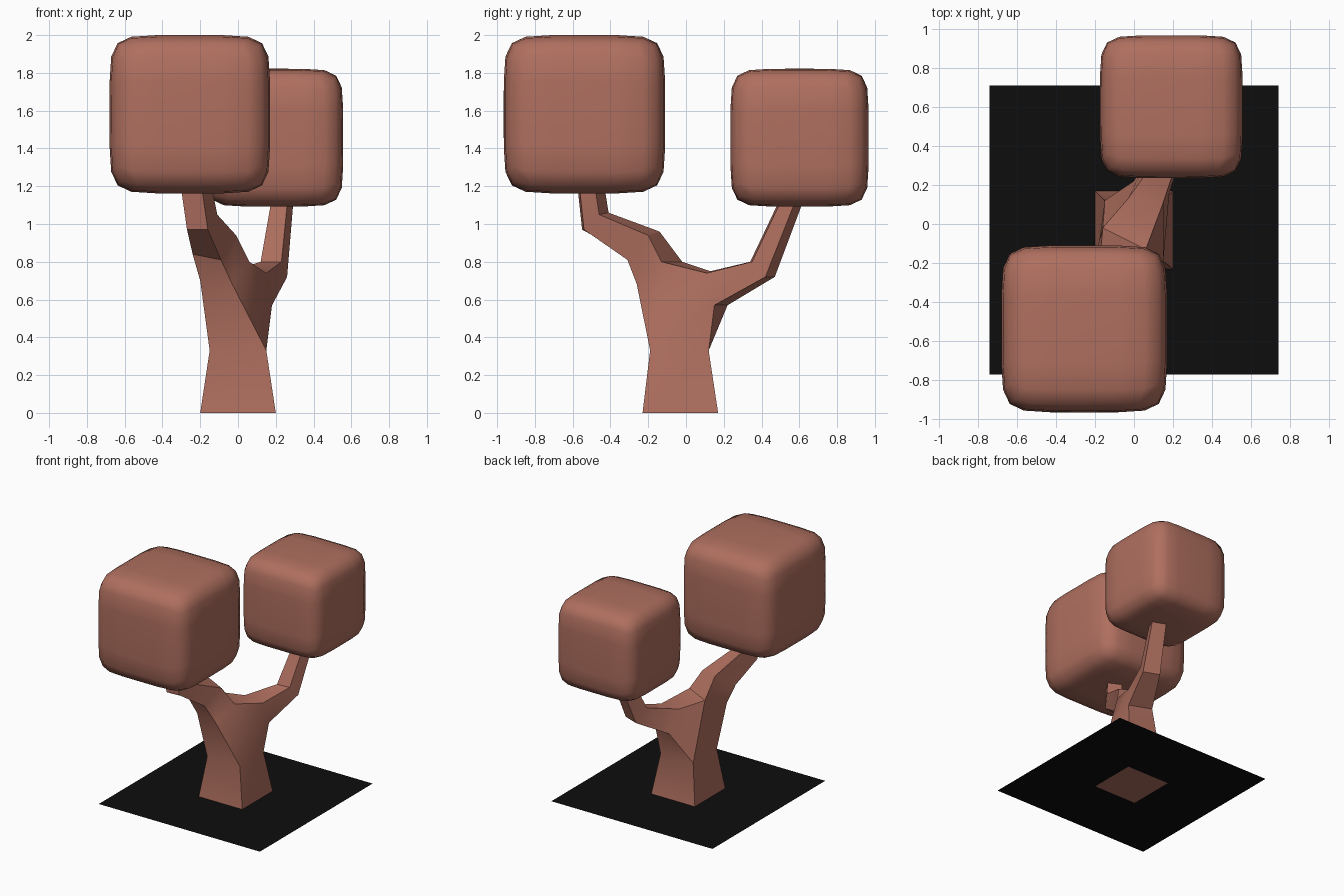
import bpy, bmesh
from mathutils import Vector

if "Cube" in bpy.data.objects:
    bpy.data.objects.remove(bpy.data.objects["Cube"])


def material(name, color):
    m = bpy.data.materials.new(name)
    m.diffuse_color = (*color, 1)
    m.use_nodes = True
    m.node_tree.nodes["Principled BSDF"].inputs["Base Color"].default_value = m.diffuse_color
    return m


CLAY = material("clay", (0.43, 0.16, 0.115))
BLACK = material("black", (0.004, 0.004, 0.004))


def finish(bm, name, mat, angle=None):
    bmesh.ops.recalc_face_normals(bm, faces=bm.faces)
    me = bpy.data.meshes.new(name)
    bm.to_mesh(me)
    bm.free()
    me.materials.append(mat)
    ob = bpy.data.objects.new(name, me)
    bpy.context.collection.objects.link(ob)
    if angle:
        bpy.ops.object.select_all(action='DESELECT')
        ob.select_set(True)
        bpy.context.view_layer.objects.active = ob
        bpy.ops.object.shade_smooth_by_angle(angle=angle)
    return ob


# Ground sheet
bm = bmesh.new()
bmesh.ops.create_grid(bm, x_segments=1, y_segments=1, size=0.74)
bmesh.ops.translate(bm, verts=bm.verts, vec=(0, -0.03, 0))
finish(bm, "ground_sheet", BLACK)

# Forked trunk: four-sided rings, ordered outer left, outer right, inner right, inner left
bm = bmesh.new()


def ring(*pts):
    return [bm.verts.new(p) for p in pts]


def bridge(a, b):
    for i in range(4):
        j = (i + 1) % 4
        bm.faces.new((a[i], a[j], b[j], b[i]))


def limb(rings):
    for a, b in zip(rings, rings[1:]):
        bridge(a, b)
    bm.faces.new(rings[-1])


base = ring((-.2, -.23, 0), (.2, -.23, 0), (.2, .17, 0), (-.2, .17, 0))
waist = ring((-.15, -.19, .33), (.15, -.19, .33), (.15, .12, .33), (-.15, .12, .33))
front = ring((-.20, -.25, .70), (-.03, -.26, .68), (.06, -.13, .80), (-.16, -.02, .80))
rear = ring((0, .22, .57), (.18, .15, .57), (.15, .11, .74), (-.03, .13, .75))
bm.faces.new(base[::-1])
bridge(base, waist)

# Fork joining the trunk to both branches
fl, fr, br, bl = waist
fol, fo_r, fir, fil = front
rol, ror, cr, cl = rear
for f in ((fl, fr, fo_r, fol), (fr, br, ror, cr), (fr, cr, fir), (fr, fir, fo_r),
          (bl, fl, fol, fil), (bl, fil, cl, rol), (br, bl, rol, ror), (fil, fir, cr, cl)):
    bm.faces.new(f)

# Front branch
limb([front,
      ring((-.24, -.31, .84), (-.09, -.31, .81), (-.01, -.20, .94), (-.17, -.14, .96)),
      ring((-.27, -.55, .97), (-.16, -.54, .97), (-.11, -.46, 1.05), (-.22, -.41, 1.06)),
      ring((-.31, -.58, 1.25), (-.20, -.57, 1.25), (-.15, -.49, 1.25), (-.25, -.44, 1.25))])
# Rear branch
limb([rear,
      ring((.13, .47, .72), (.26, .42, .72), (.23, .35, .80), (.12, .34, .80)),
      ring((.20, .65, 1.2), (.30, .61, 1.2), (.27, .54, 1.2), (.19, .53, 1.2))])
finish(bm, "forked_trunk", CLAY, 0.5)


# Foliage: rounded, slightly bulging blocks
def foliage(name, lo, hi):
    lo, hi = Vector(lo), Vector(hi)
    mid, half = (lo + hi) / 2, (hi - lo) / 2
    bm = bmesh.new()
    bmesh.ops.create_cube(bm, size=2)
    bmesh.ops.subdivide_edges(bm, edges=bm.edges, cuts=5, use_grid_fill=True)
    for v in bm.verts:
        # crowd the grid lines towards the block edges, then round
        p = Vector([c * (1.35 - 0.35 * abs(c)) for c in v.co])
        n = sum(abs(c) ** 6.5 for c in p) ** (1 / 6.5)
        v.co = [mid[i] + half[i] * p[i] / n for i in range(3)]
    finish(bm, name, CLAY, 1.2)


foliage("front_foliage", (-.68, -.965, 1.162), (.17, -.11, 2.0))
foliage("rear_foliage", (-.175, .235, 1.092), (.557, .967, 1.822))
